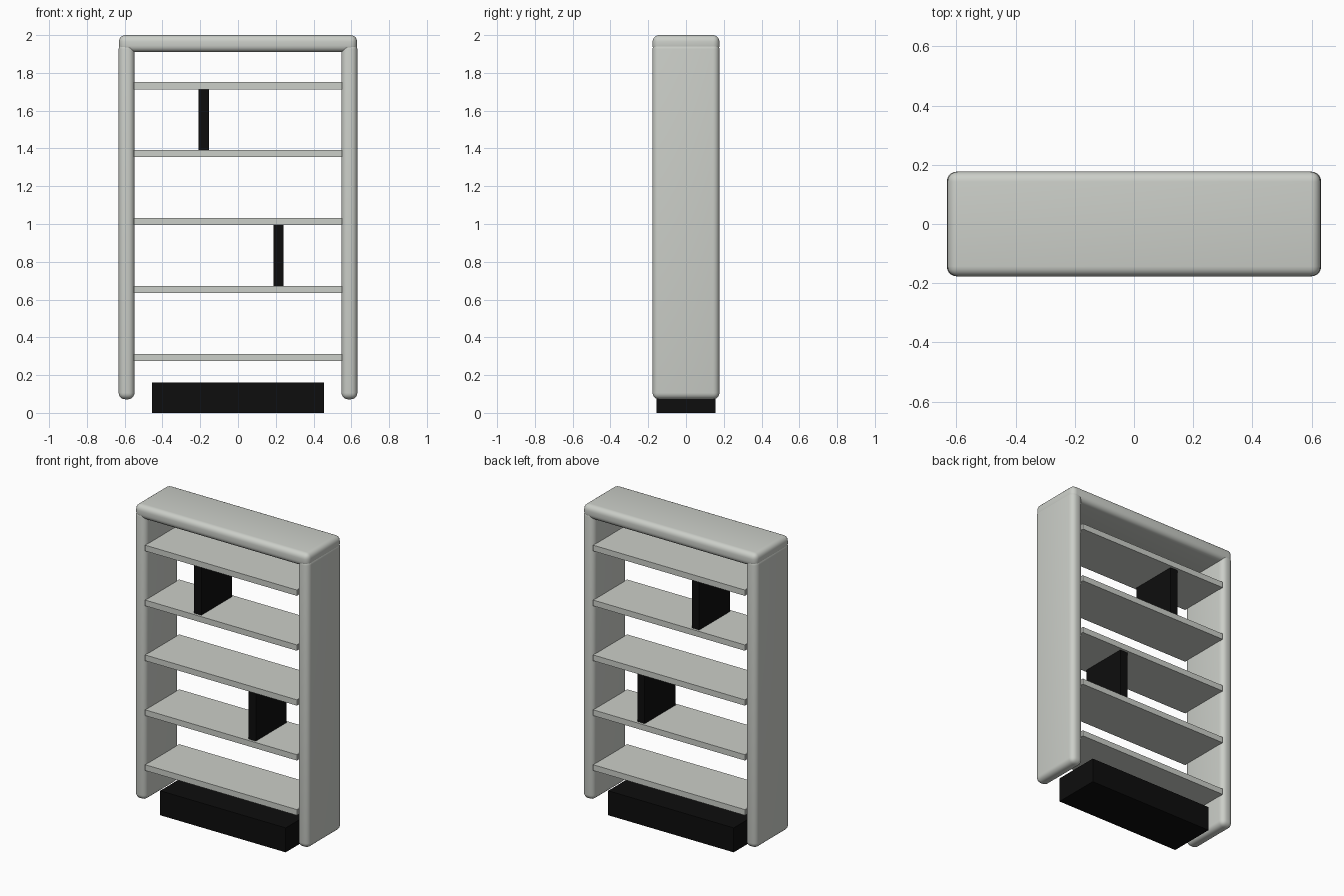
import bpy

cube = bpy.data.objects.get("Cube")
if cube:
    bpy.data.objects.remove(cube, do_unlink=True)


def material(name, color):
    m = bpy.data.materials.new(name)
    m.use_nodes = True
    m.diffuse_color = color
    bsdf = next(n for n in m.node_tree.nodes if n.type == 'BSDF_PRINCIPLED')
    bsdf.inputs["Base Color"].default_value = color
    return m


grey = material("light_grey", (0.60, 0.62, 0.58, 1))
black = material("black", (0.004, 0.004, 0.004, 1))


def box(name, x, y, z, mat, radius=0):
    """Box spanning the (min, max) pairs x, y and z, optionally rounded."""
    spans = (x, y, z)
    bpy.ops.mesh.primitive_cube_add(size=1, location=[sum(s) / 2 for s in spans])
    ob = bpy.context.object
    ob.name = name
    ob.scale = [s[1] - s[0] for s in spans]
    bpy.ops.object.transform_apply(location=False, rotation=False, scale=True)
    ob.data.materials.append(mat)
    if radius:
        bevel = ob.modifiers.new("rounding", 'BEVEL')
        bevel.width = radius
        bevel.segments = 5
        bpy.ops.object.modifier_apply(modifier=bevel.name)
        bpy.ops.object.shade_smooth_by_angle()
    return ob


DEPTH = (-0.177, 0.177)
INNER = 0.548      # inside face of the uprights
PITCH = 0.3595     # shelf spacing
THICK = 0.038
FIRST = 0.275      # underside of the lowest shelf

# Rounded uprights and top board
box("left_upright", (INNER, 0.632), DEPTH, (0.072, 1.96), grey, 0.034)
box("right_upright", (-0.632, -INNER), DEPTH, (0.072, 1.96), grey, 0.034)
box("top_board", (-0.63, 0.63), DEPTH, (1.91, 2.0), grey, 0.034)

# Shelves
for i in range(5):
    z = FIRST + i * PITCH
    box(f"shelf_{i + 1}", (-INNER - 0.002, INNER + 0.002), (-0.176, 0.176),
        (z, z + THICK), grey)

# Dividers standing on a shelf and reaching the next one
for name, x, level in (("lower_divider", 0.214, 1), ("upper_divider", -0.181, 3)):
    z = FIRST + level * PITCH
    box(name, (x - 0.027, x + 0.027), (-0.16, 0.16), (z + THICK, z + PITCH), black)

# Plinth
box("base_plinth", (-0.455, 0.455), (-0.156, 0.156), (0, 0.16), black)
